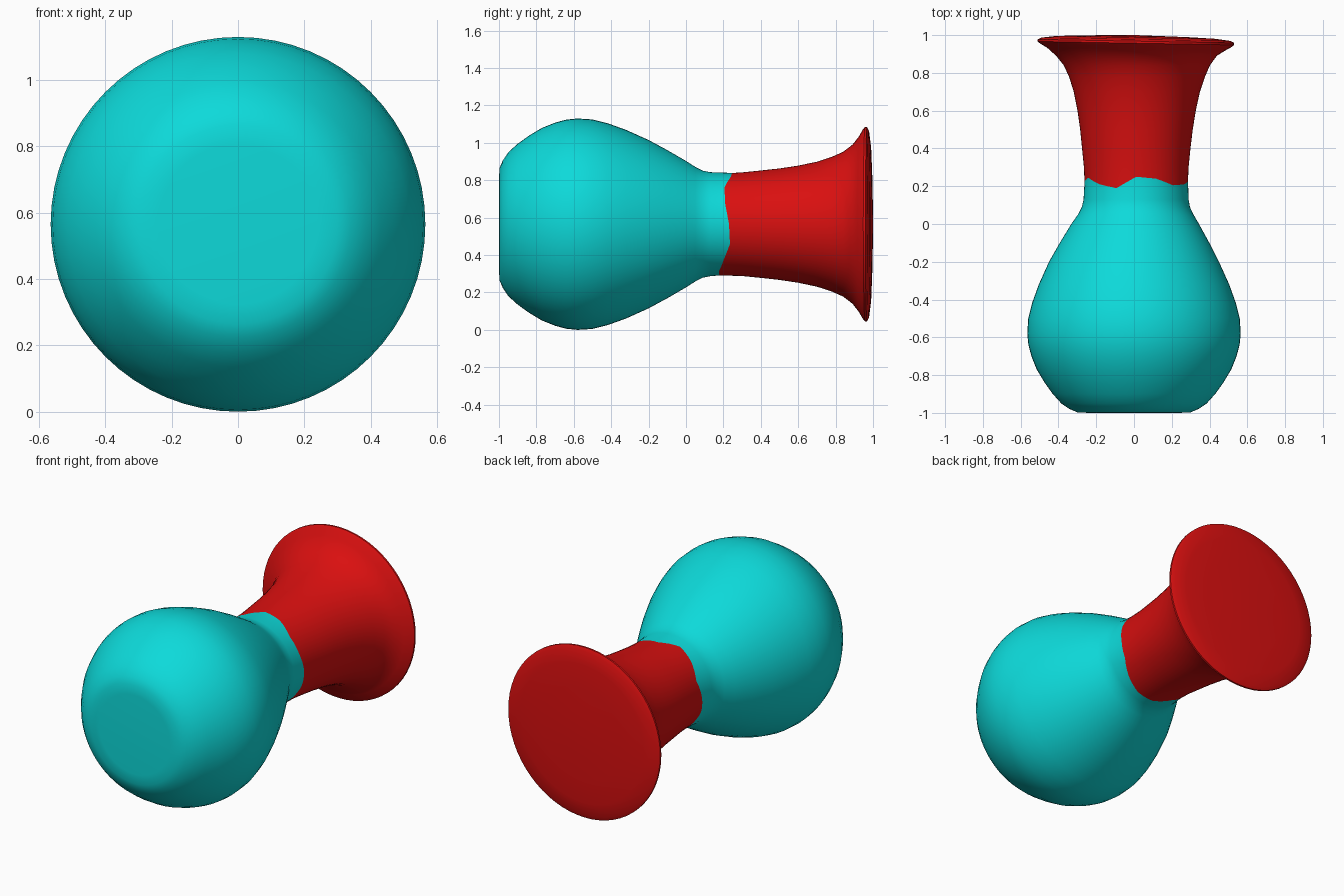
import bpy, bmesh, math

SEGMENTS = 64
AXIS_Z = 0.565

if "Cube" in bpy.data.objects:
    bpy.data.objects.remove(bpy.data.objects["Cube"])


def make_material(name, rgb):
    mat = bpy.data.materials.new(name)
    mat.use_nodes = True
    mat.diffuse_color = (*rgb, 1)
    mat.node_tree.nodes["Principled BSDF"].inputs["Base Color"].default_value = (*rgb, 1)
    return mat


# Uneven paint edge: y position every 22.5 degrees around the neck
SEAM = [.23, .21, .205, .24, .25, .19, .21, .245, .22, .20, .22, .23, .18, .175, .20, .235]


def seam_y(angle):
    t = angle / (2 * math.pi) * len(SEAM)
    i, f = int(t), t - int(t)
    return SEAM[i % len(SEAM)] * (1 - f) + SEAM[(i + 1) % len(SEAM)] * f


def lathe(name, profile, material):
    """Turn (y, radius, x offset) points about the y axis; y None follows the seam,
    radius 0 closes the end."""
    bm = bmesh.new()
    rings = []
    for y, r, off in profile:
        if r == 0:
            rings.append([bm.verts.new((off, y, AXIS_Z))])
            continue
        ring = []
        for k in range(SEGMENTS):
            a = 2 * math.pi * k / SEGMENTS
            yy = seam_y(a) if y is None else y
            if yy > 0.9:                      # the flared rim leans slightly
                yy -= 0.018 * r * math.cos(a)
            ring.append(bm.verts.new((off + r * math.cos(a), yy, AXIS_Z + r * math.sin(a))))
        rings.append(ring)
    for a, b in zip(rings, rings[1:]):
        for k in range(SEGMENTS):
            n = (k + 1) % SEGMENTS
            if len(a) == 1:
                bm.faces.new((a[0], b[n], b[k]))
            elif len(b) == 1:
                bm.faces.new((a[k], a[n], b[0]))
            else:
                bm.faces.new((a[k], a[n], b[n], b[k]))
    # Faces must point away from the axis
    test = max(bm.faces, key=lambda f: f.calc_area())
    bm.normal_update()
    c = test.calc_center_median()
    if test.normal.x * c.x + test.normal.z * (c.z - AXIS_Z) < 0:
        bmesh.ops.reverse_faces(bm, faces=bm.faces[:])
    mesh = bpy.data.meshes.new(name)
    bm.to_mesh(mesh)
    bm.free()
    mesh.materials.append(material)
    obj = bpy.data.objects.new(name, mesh)
    bpy.context.collection.objects.link(obj)
    bpy.ops.object.select_all(action='DESELECT')
    obj.select_set(True)
    bpy.context.view_layer.objects.active = obj
    bpy.ops.object.shade_smooth_by_angle(angle=math.radians(50))
    return obj


teal = make_material("teal", (0.004, 0.70, 0.70))
red = make_material("red", (0.70, 0.005, 0.005))

# Bulb with flat front end and short neck
lathe("bulb", [
    (-1.0, 0, 0), (-1.0, .24, 0), (-.997, .30, 0), (-.98, .34, 0), (-.95, .385, 0),
    (-.90, .43, 0), (-.84, .473, 0), (-.77, .515, 0), (-.70, .543, 0), (-.64, .559, 0),
    (-.58, .565, 0), (-.50, .56, 0), (-.42, .54, 0), (-.32, .504, 0), (-.20, .45, 0),
    (-.10, .396, .003), (0, .338, .006), (.05, .306, .009), (.09, .286, .01),
    (.13, .278, .011), (None, .274, .012)], teal)

# Flared handle with a closed, slightly domed back
lathe("flared_handle", [
    (None, .274, .012), (.30, .277, .012), (.40, .287, .012), (.50, .298, .013),
    (.60, .313, .014), (.70, .334, .015), (.78, .36, .016), (.84, .387, .015),
    (.89, .425, .013), (.925, .47, .01), (.945, .505, .01), (.957, .52, .01),
    (.968, .52, .01), (.978, .50, .01), (.988, .42, .01), (.994, .28, .01),
    (.997, .14, .01), (1.0, 0, .01)], red)
